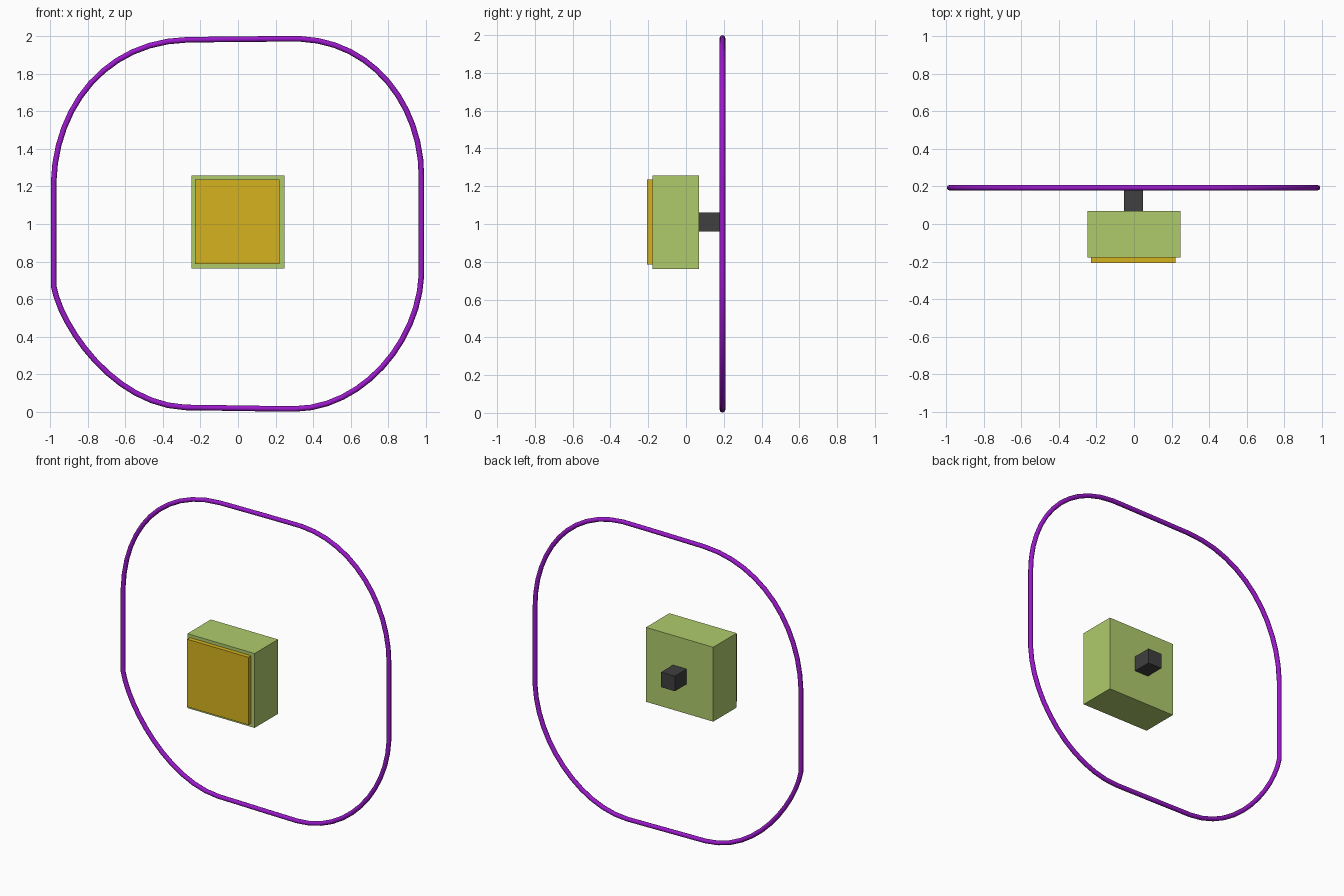
import bpy

if "Cube" in bpy.data.objects:
    bpy.data.objects.remove(bpy.data.objects["Cube"])


def material(name, color):
    m = bpy.data.materials.new(name)
    m.diffuse_color = (*color, 1)
    m.use_nodes = True
    m.node_tree.nodes["Principled BSDF"].inputs["Base Color"].default_value = m.diffuse_color
    return m


def box(name, lo, hi, mat):
    mid = [(a + b) / 2 for a, b in zip(lo, hi)]
    bpy.ops.mesh.primitive_cube_add(size=1, location=mid)
    ob = bpy.context.object
    ob.name = name
    ob.scale = [b - a for a, b in zip(lo, hi)]
    bpy.ops.object.transform_apply(location=False, rotation=False, scale=True)
    ob.data.materials.append(mat)
    return ob


green = material("green", (0.43, 0.60, 0.15))
gold = material("gold", (0.67, 0.45, 0.013))
dark = material("dark", (0.05, 0.05, 0.05))
purple = material("purple", (0.33, 0.01, 0.60))

# Body block, front panel and rear stub
box("body", (-0.248, -0.178, 0.762), (0.247, 0.068, 1.257), green)
box("front_panel", (-0.229, -0.207, 0.786), (0.221, -0.178, 1.236), gold)
box("rear_stub", (-0.053, 0.068, 0.96), (0.048, 0.193, 1.06), dark)

# Wire loop: (point, incoming handle, outgoing handle) in x, z
knots = [
    ((-0.27, 1.98), (-0.70, 1.97), (-0.10, 1.982)),
    ((0.33, 1.985), (0.13, 1.985), (0.72, 1.97)),
    ((0.976, 1.25), (0.976, 1.63), (0.976, 1.08)),
    ((0.976, 0.73), (0.976, 0.90), (0.96, 0.37)),
    ((0.30, 0.016), (0.66, 0.02), (0.10, 0.018)),
    ((-0.28, 0.024), (-0.10, 0.022), (-0.66, 0.04)),
    ((-0.981, 0.67), (-0.94, 0.45), (-0.981, 0.86)),
    ((-0.981, 1.22), (-0.981, 1.05), (-0.97, 1.63)),
]
cu = bpy.data.curves.new("wire_loop", 'CURVE')
cu.dimensions = '3D'
cu.resolution_u = 12
cu.bevel_depth = 0.0148
cu.bevel_resolution = 2
sp = cu.splines.new('BEZIER')
sp.bezier_points.add(len(knots) - 1)
sp.use_cyclic_u = True
for bp, (co, left, right) in zip(sp.bezier_points, knots):
    bp.handle_left_type = bp.handle_right_type = 'FREE'
    bp.co = (co[0], 0.193, co[1])
    bp.handle_left = (left[0], 0.193, left[1])
    bp.handle_right = (right[0], 0.193, right[1])
cu.materials.append(purple)
loop = bpy.data.objects.new("wire_loop", cu)
bpy.context.collection.objects.link(loop)
